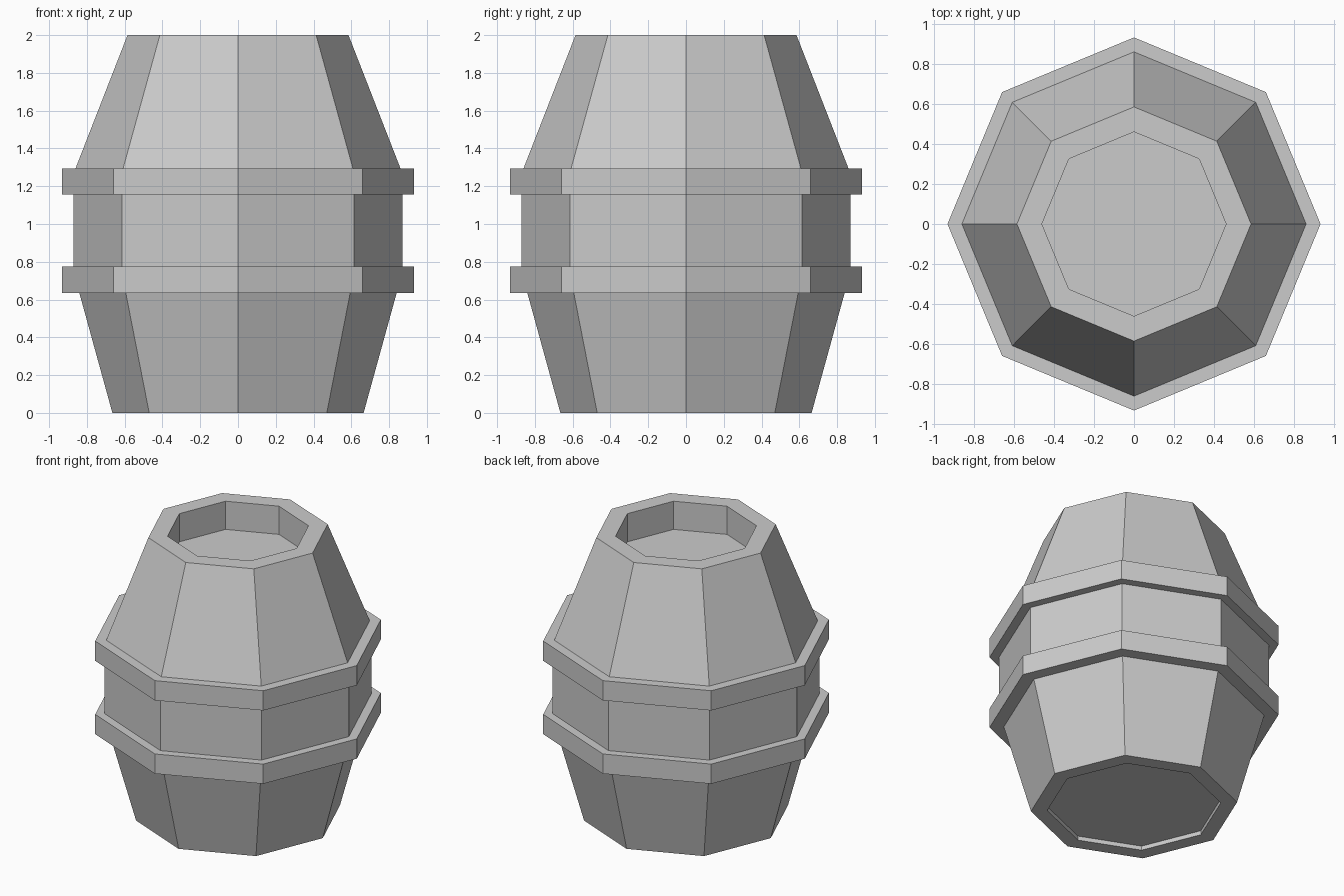
import bpy, bmesh
from math import cos, sin, pi

if "Cube" in bpy.data.objects:
    bpy.data.objects.remove(bpy.data.objects["Cube"])

SIDES = 8


def lathe(name, profile, closed=False):
    """Sweep (radius, z) points into an eight-sided solid, corners on the axes."""
    bm = bmesh.new()
    rings = [[bm.verts.new((r * cos(2 * pi * i / SIDES), r * sin(2 * pi * i / SIDES), z))
              for i in range(SIDES)] for r, z in profile]
    pairs = list(zip(rings, rings[1:]))
    if closed:
        pairs.append((rings[-1], rings[0]))
    else:
        bm.faces.new(rings[0])
        bm.faces.new(rings[-1])
    for a, b in pairs:
        for i in range(SIDES):
            j = (i + 1) % SIDES
            bm.faces.new((a[i], a[j], b[j], b[i]))
    bmesh.ops.recalc_face_normals(bm, faces=bm.faces)
    mesh = bpy.data.meshes.new(name)
    bm.to_mesh(mesh)
    bm.free()
    obj = bpy.data.objects.new(name, mesh)
    bpy.context.collection.objects.link(obj)
    return obj


# Barrel body with shallow base recess and deeper recessed lid
lathe("barrel_body", [
    (0.56, 0.03), (0.56, 0.0), (0.665, 0.0),
    (0.84, 0.635), (0.87, 0.775), (0.87, 1.155), (0.86, 1.295),
    (0.585, 2.0), (0.46, 2.0), (0.46, 1.8),
])

# Two raised hoops around the middle
for name, z0, z1, r0, r1 in (("lower_hoop", 0.635, 0.775, 0.84, 0.87),
                             ("upper_hoop", 1.155, 1.295, 0.87, 0.86)):
    lathe(name, [(r0, z0), (0.932, z0), (0.932, z1), (r1, z1)], closed=True)
